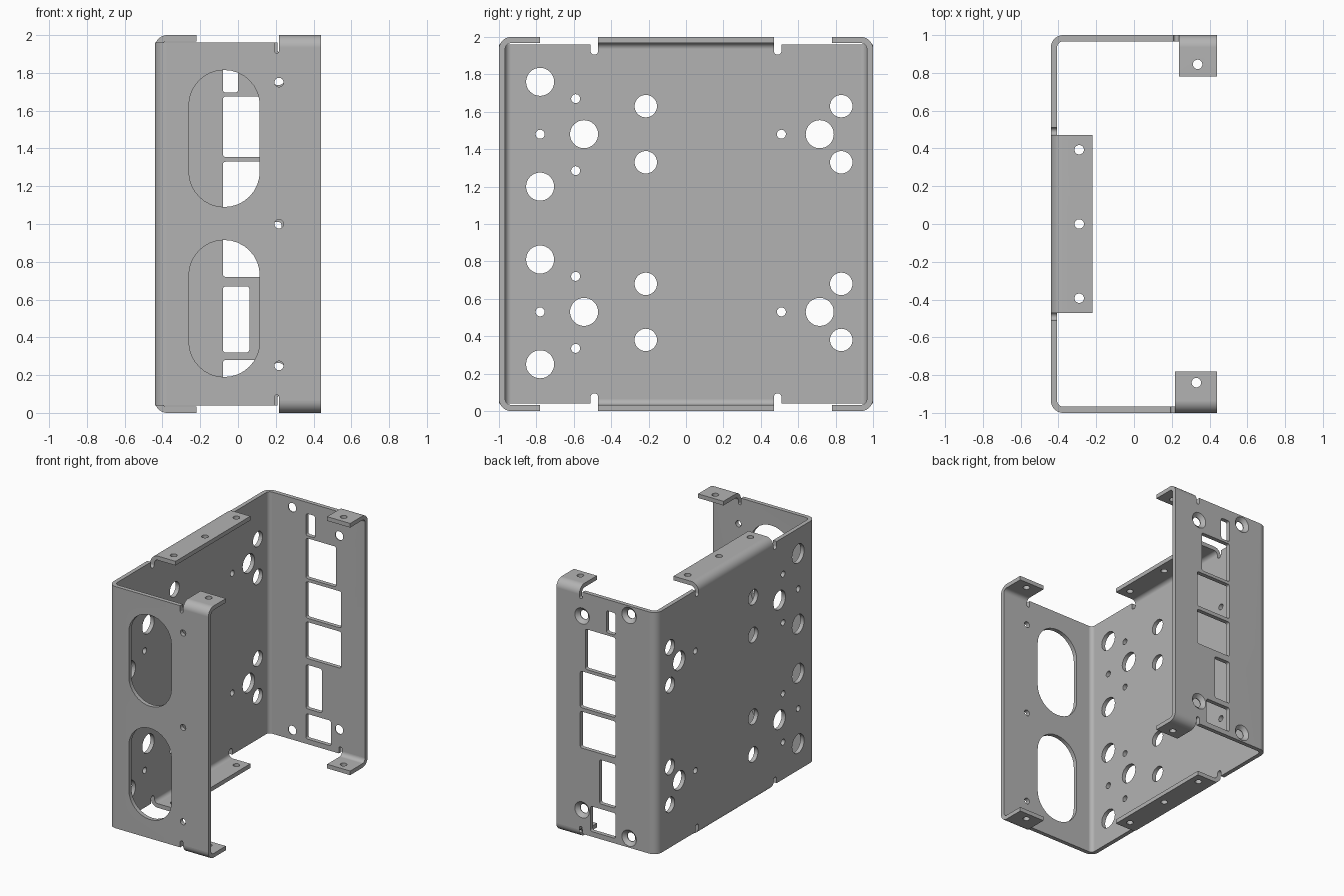
import bpy, bmesh, math
from mathutils import Vector

cube = bpy.data.objects.get("Cube")
if cube:
    bpy.data.objects.remove(cube)

T = 0.033      # sheet thickness
R = 0.065      # outer bend radius
BEND = 2 - R   # height where the flange bends begin

metal = bpy.data.materials.new("grey sheet metal")
metal.use_nodes = True
GREY = (0.45, 0.45, 0.45, 1)
metal.diffuse_color = GREY
metal.node_tree.nodes["Principled BSDF"].inputs["Base Color"].default_value = GREY


def prism(name, outline, axis, a, b, end_outline=None, flip=False):
    """Extrude a flat outline along an axis; flip mirrors it top to bottom."""
    def place(p, n):
        v = {"x": (n, p[0], p[1]), "y": (p[0], n, p[1]), "z": (p[0], p[1], n)}[axis]
        return (v[0], v[1], 2 - v[2]) if flip else v
    bm = bmesh.new()
    low = [bm.verts.new(place(p, a)) for p in outline]
    high = [bm.verts.new(place(p, b)) for p in (end_outline or outline)]
    bm.faces.new(low)
    bm.faces.new(high)
    n = len(low)
    for i in range(n):
        j = (i + 1) % n
        bm.faces.new((low[i], low[j], high[j], high[i]))
    bmesh.ops.recalc_face_normals(bm, faces=bm.faces)
    mesh = bpy.data.meshes.new(name)
    bm.to_mesh(mesh)
    bm.free()
    mesh.materials.append(metal)
    ob = bpy.data.objects.new(name, mesh)
    bpy.context.collection.objects.link(ob)
    return ob


def rounded(u0, u1, v0, v1, r, steps=8):
    """Rectangle outline with rounded corners."""
    if r == 0:
        return [(u0, v0), (u1, v0), (u1, v1), (u0, v1)]
    pts = []
    corners = [(u1 - r, v1 - r), (u0 + r, v1 - r), (u0 + r, v0 + r), (u1 - r, v0 + r)]
    for k, (cu, cv) in enumerate(corners):
        for s in range(steps + 1):
            t = math.pi / 2 * (k + s / steps)
            p = (cu + r * math.cos(t), cv + r * math.sin(t))
            if not pts or math.dist(p, pts[-1]) > 1e-5:
                pts.append(p)
    if math.dist(pts[0], pts[-1]) < 1e-5:
        pts.pop()
    return pts


def circle(u, v, r):
    return rounded(u - r, u + r, v - r, v + r, r)


def bent_strip(corners, steps=10):
    """Closed section of a sheet bent at right angles along the outer corners."""
    pts = [Vector(c) for c in corners]
    dirs = [((pts[i - 1] - pts[i]).normalized(), (pts[i + 1] - pts[i]).normalized())
            for i in range(1, len(pts) - 1)]
    outer, inner = [pts[0]], [pts[0] + T * dirs[0][1]]
    for c, (d1, d2) in zip(pts[1:-1], dirs):
        centre = c + R * (d1 + d2)
        for s in range(steps + 1):
            t = math.pi / 2 * s / steps
            ray = d2 * math.cos(t) + d1 * math.sin(t)
            outer.append(centre - R * ray)
            inner.append(centre - (R - T) * ray)
    outer.append(pts[-1])
    inner.append(pts[-1] + T * dirs[-1][0])
    return outer + inner[::-1]


def combine(target, tool, operation):
    mod = target.modifiers.new(operation, "BOOLEAN")
    mod.operation, mod.object, mod.solver = operation, tool, "EXACT"
    bpy.context.view_layer.objects.active = target
    bpy.ops.object.modifier_apply(modifier=mod.name)
    bpy.data.objects.remove(tool)


def cut(target, outline, axis, a, b, **kw):
    combine(target, prism("cutter", outline, axis, a, b, **kw), "DIFFERENCE")


# Channel: side wall with front and back plates
chassis = prism("bracket_chassis",
                bent_strip([(0.44, -1), (-0.44, -1), (-0.44, 1), (0.44, 1)]),
                "z", 0.04, 1.96)
WALL, FRONT, BACK = ("x", -0.5, -0.36), ("y", -1.1, -0.9), ("y", 0.9, 1.1)

# Side wall: ventilation and mounting holes, same pattern in both halves
for dz in (0, 0.95):
    holes = [(-0.78, 0.25, 0.075), (-0.78, 0.81, 0.075), (-0.545, 0.53, 0.075),
             (0.715, 0.53, 0.075), (-0.78, 0.53, 0.024), (0.51, 0.53, 0.024),
             (-0.59, 0.72, 0.024), (-0.59, 0.335, 0.024)]
    holes += [(y, z, 0.06) for y in (-0.215, 0.83) for z in (0.38, 0.68)]
    for y, z, r in holes:
        cut(chassis, circle(y, z + dz, r), *WALL)

# Front plate: two long slots and three small holes
for z in (0.19, 1.09):
    cut(chassis, rounded(-0.26, 0.115, z, z + 0.725, 0.187), *FRONT)
for z in (0.25, 1.0, 1.75):
    cut(chassis, circle(0.217, z, 0.024), *FRONT)

# Back plate: connector windows
for right, low, high in [(0.0, 1.695, 1.87), (0.185, 1.355, 1.675), (0.23, 1.04, 1.33),
                         (0.23, 0.72, 1.01), (0.06, 0.32, 0.67), (0.14, 0.08, 0.28)]:
    cut(chassis, rounded(-0.08, right, low, high, 0.015, 4), *BACK)

# Back plate: countersunk screw holes
for x, dz in ((-0.2, 0.885), (0.213, 0.77)):
    for z in (1 - dz, 1 + dz):
        cut(chassis, circle(x, z, 0.035), *BACK)
        cut(chassis, circle(x, z, 0.035), "y", 0.973, 1.003,
            end_outline=circle(x, z, 0.067))

# Flanges at top and bottom: relief notches, bent tabs and their holes
wall_flange = bent_strip([(-0.44, BEND), (-0.44, 2), (-0.22, 2)])
front_tab = bent_strip([(-1, BEND), (-1, 2), (-0.78, 2)])
back_tab = bent_strip([(1, BEND), (1, 2), (0.78, 2)])
flanges = [
    ("wall_flange", wall_flange, "y", -0.47, 0.47, WALL, [(-0.51, -0.47), (0.47, 0.51)],
     [(-0.29, -0.393), (-0.29, 0), (-0.29, 0.393)]),
    ("front_tab", front_tab, "x", 0.217, 0.44, FRONT, [(0.192, 0.217)], [(0.33, -0.84)]),
    ("back_tab", back_tab, "x", 0.237, 0.44, BACK, [(0.21, 0.237)], [(0.337, 0.845)]),
]
for flip in (False, True):
    for name, section, axis, a, b, plate, notches, holes in flanges:
        end = b if axis == "y" else b + 0.1
        cut(chassis, rounded(a, end, BEND, 2.1, 0), *plate, flip=flip)
        for n0, n1 in notches:
            cut(chassis, rounded(n0, n1, 1.905, 2.1, (n1 - n0) / 2), *plate, flip=flip)
        tab = prism(name, section, axis, a, b, flip=flip)
        for x, y in holes:
            hole = circle(x, y, 0.025)
            if flip:
                cut(tab, hole, "z", -0.1, 0.1)
            else:
                cut(tab, hole, "z", 1.9, 2.1)
        combine(chassis, tab, "UNION")

# Clean the joints and smooth the bends
bm = bmesh.new()
bm.from_mesh(chassis.data)
bmesh.ops.remove_doubles(bm, verts=bm.verts, dist=0.0002)
bmesh.ops.dissolve_limit(bm, angle_limit=math.radians(1), verts=bm.verts, edges=bm.edges)
bm.to_mesh(chassis.data)
bm.free()
bpy.ops.object.select_all(action="DESELECT")
chassis.select_set(True)
bpy.context.view_layer.objects.active = chassis
bpy.ops.object.shade_smooth_by_angle(angle=math.radians(30))
weighted = chassis.modifiers.new("flat panel shading", "WEIGHTED_NORMAL")
weighted.keep_sharp = True
